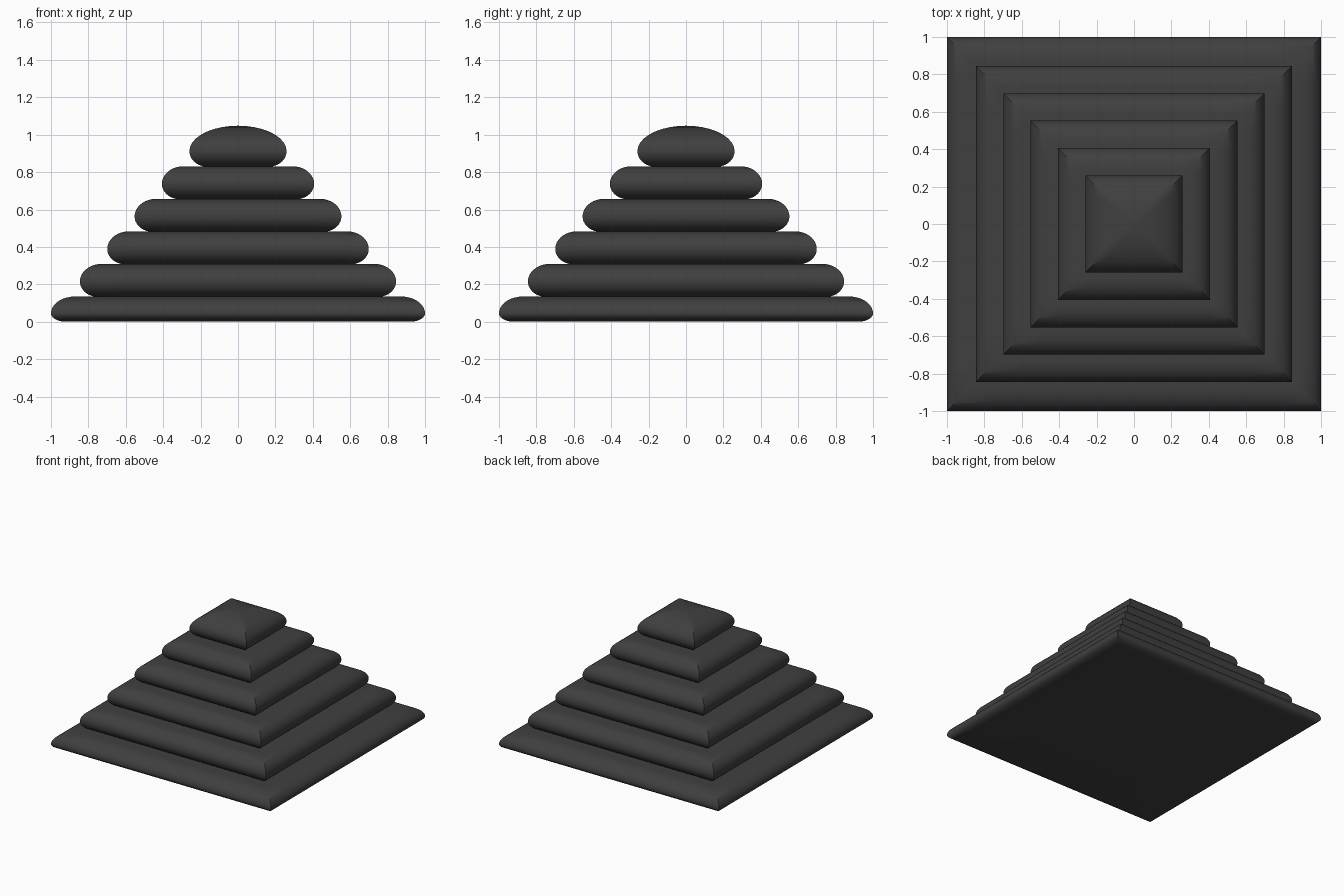
import bpy, bmesh, math

cube = bpy.data.objects.get("Cube")
if cube:
    bpy.data.objects.remove(cube, do_unlink=True)

mat = bpy.data.materials.new("charcoal")
mat.use_nodes = True
mat.diffuse_color = (0.05, 0.05, 0.05, 1)
mat.node_tree.nodes["Principled BSDF"].inputs["Base Color"].default_value = (0.05, 0.05, 0.05, 1)

SIDE = 10   # points along each side of a square ring
ARC = 9     # steps per rounded quarter


def square_ring(bm, half, z):
    """Square loop of vertices, evenly divided along each side."""
    corners = [(-1, -1), (1, -1), (1, 1), (-1, 1)]
    ring = []
    for i, (ax, ay) in enumerate(corners):
        bx, by = corners[(i + 1) % 4]
        for k in range(SIDE):
            t = k / SIDE
            ring.append(bm.verts.new((half * (ax + (bx - ax) * t),
                                      half * (ay + (by - ay) * t), z)))
    return ring


def cushion(name, bottom, rim_z, top, rim, neck, crown):
    """Square slab with a rounded edge; crown 0 gives a full dome."""
    profile = []
    for k in range(ARC + 1):        # underside curve, neck to rim
        a = math.pi / 2 * k / ARC
        profile.append((neck + (rim - neck) * math.sin(a),
                        rim_z - (rim_z - bottom) * math.cos(a)))
    for k in range(1, ARC + 1):     # upper curve, rim to crown
        a = math.pi / 2 * k / ARC
        profile.append((crown + (rim - crown) * math.cos(a),
                        rim_z + (top - rim_z) * math.sin(a)))
    if crown == 0:
        profile.pop()
    bm = bmesh.new()
    rings = [square_ring(bm, h, z) for h, z in profile]
    n = len(rings[0])
    for low, high in zip(rings, rings[1:]):
        for i in range(n):
            j = (i + 1) % n
            bm.faces.new((low[i], low[j], high[j], high[i]))
    bm.faces.new(rings[0][::-1])
    if crown == 0:
        apex = bm.verts.new((0, 0, top))
        for i in range(n):
            bm.faces.new((rings[-1][i], rings[-1][(i + 1) % n], apex))
    else:
        bm.faces.new(rings[-1])
    mesh = bpy.data.meshes.new(name)
    bm.to_mesh(mesh)
    bm.free()
    mesh.materials.append(mat)
    obj = bpy.data.objects.new(name, mesh)
    bpy.context.collection.objects.link(obj)
    bpy.ops.object.select_all(action='DESELECT')
    obj.select_set(True)
    bpy.context.view_layer.objects.active = obj
    bpy.ops.object.shade_smooth_by_angle(angle=math.radians(40))


# Base slab
cushion("base_tier", 0, 0.045, 0.135, 1.0, 0.92, 0.87)

# Middle tiers, evenly stepped
STEP_Z, STEP_R = 0.174, 0.146
for i in range(4):
    z, r = 0.135 + i * STEP_Z, 0.845 - i * STEP_R
    cushion(f"tier_{i + 1}", z - 0.003, z + 0.08, z + STEP_Z, r, r - 0.10, r - 0.115)

# Domed cap
cushion("cap_tier", 0.828, 0.912, 1.048, 0.26, 0.16, 0)
